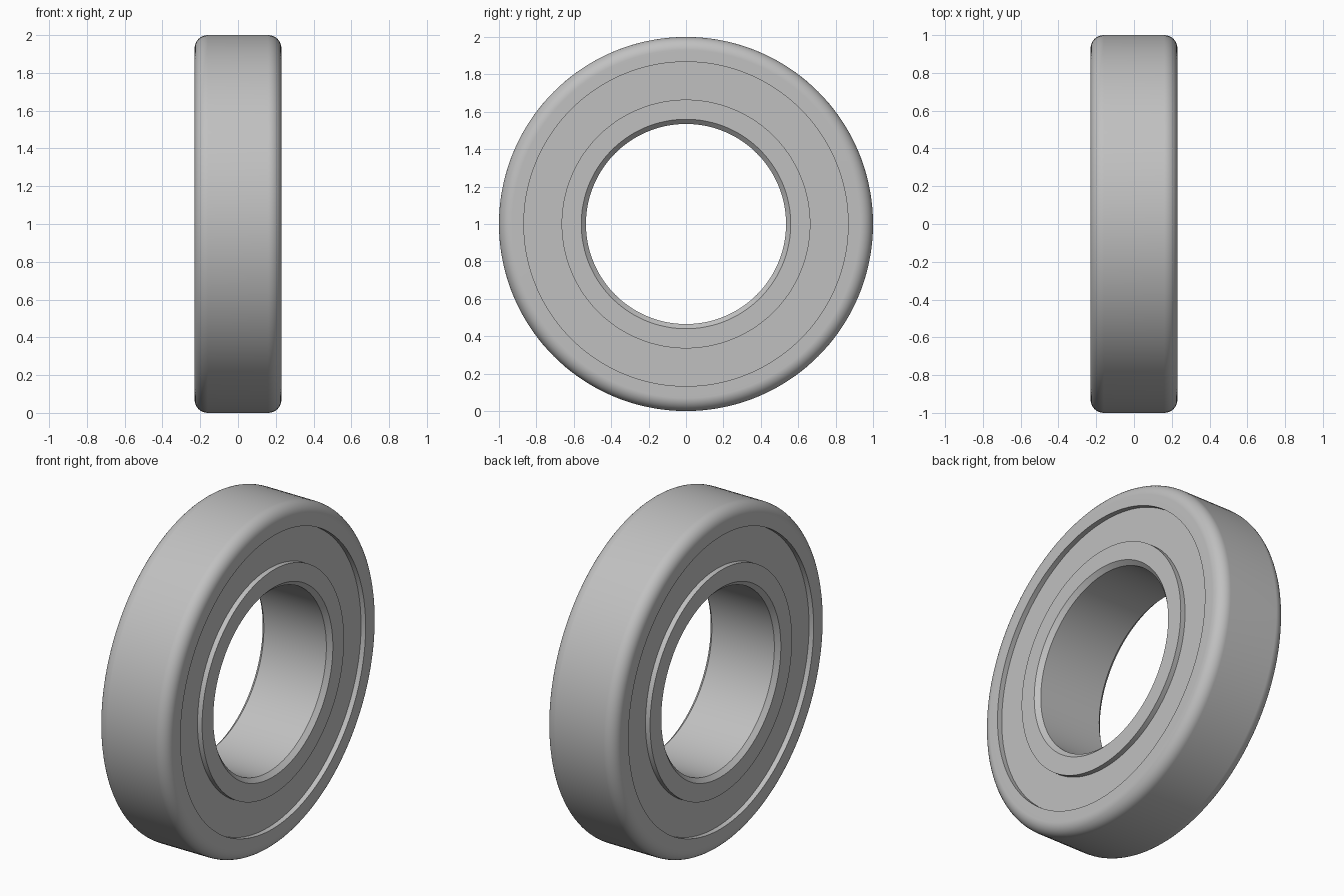
import bpy
import bmesh
from math import pi, sin, cos
from mathutils import Vector

cube = bpy.data.objects.get("Cube")
if cube:
    bpy.data.objects.remove(cube, do_unlink=True)

SEGMENTS = 144
HALF = 0.23          # half width of the bearing
FACE = 0.20          # shield face, set back from the ring faces
OUTER, SHIELD_OUT, SHIELD_IN, BORE = 1.0, 0.867, 0.665, 0.535
FILLET, CHAMFER = 0.07, 0.025

steel = bpy.data.materials.new("steel_grey")
steel.use_nodes = True
colour = (0.53, 0.53, 0.53, 1)
steel.diffuse_color = colour
steel.node_tree.nodes["Principled BSDF"].inputs["Base Color"].default_value = colour


def lathe(name, profile):
    """Turn a closed (x, radius) profile about the x axis."""
    bm = bmesh.new()
    verts = [bm.verts.new((x, 0, r)) for x, r in profile]
    edges = [bm.edges.new((v, verts[i - 1])) for i, v in enumerate(verts)]
    bmesh.ops.spin(bm, geom=verts + edges, cent=(0, 0, 0), axis=(1, 0, 0),
                   angle=2 * pi, steps=SEGMENTS)
    bmesh.ops.remove_doubles(bm, verts=bm.verts, dist=0.0005)
    bmesh.ops.recalc_face_normals(bm, faces=bm.faces)
    bmesh.ops.translate(bm, verts=bm.verts, vec=Vector((0, 0, OUTER)))
    mesh = bpy.data.meshes.new(name)
    bm.to_mesh(mesh)
    bm.free()
    mesh.materials.append(steel)
    obj = bpy.data.objects.new(name, mesh)
    bpy.context.collection.objects.link(obj)
    bpy.ops.object.select_all(action="DESELECT")
    obj.select_set(True)
    bpy.context.view_layer.objects.active = obj
    bpy.ops.object.shade_smooth_by_angle(angle=pi / 6)
    weighted = obj.modifiers.new("weighted_normals", "WEIGHTED_NORMAL")
    weighted.keep_sharp = True
    return obj


def mirrored(half):
    """Complete a profile given for +x with its reflection."""
    return half + [(-x, r) for x, r in reversed(half)]


# outer ring with rounded outside corners
arc = [(HALF - FILLET + FILLET * cos(a), OUTER - FILLET + FILLET * sin(a))
       for a in (i * pi / 16 for i in range(9))]
lathe("outer_ring", mirrored([(HALF, SHIELD_OUT)] + arc))

# inner ring with chamfered bore
lathe("inner_ring", mirrored([(HALF, SHIELD_IN), (HALF, BORE + CHAMFER),
                              (HALF - CHAMFER, BORE)]))

# recessed shields closing the gap on both sides
for side, name in ((1, "left_shield"), (-1, "right_shield")):
    lathe(name, [(side * x, r) for x, r in (
        (FACE, SHIELD_IN), (FACE, SHIELD_OUT),
        (FACE - 0.03, SHIELD_OUT), (FACE - 0.03, SHIELD_IN))])
